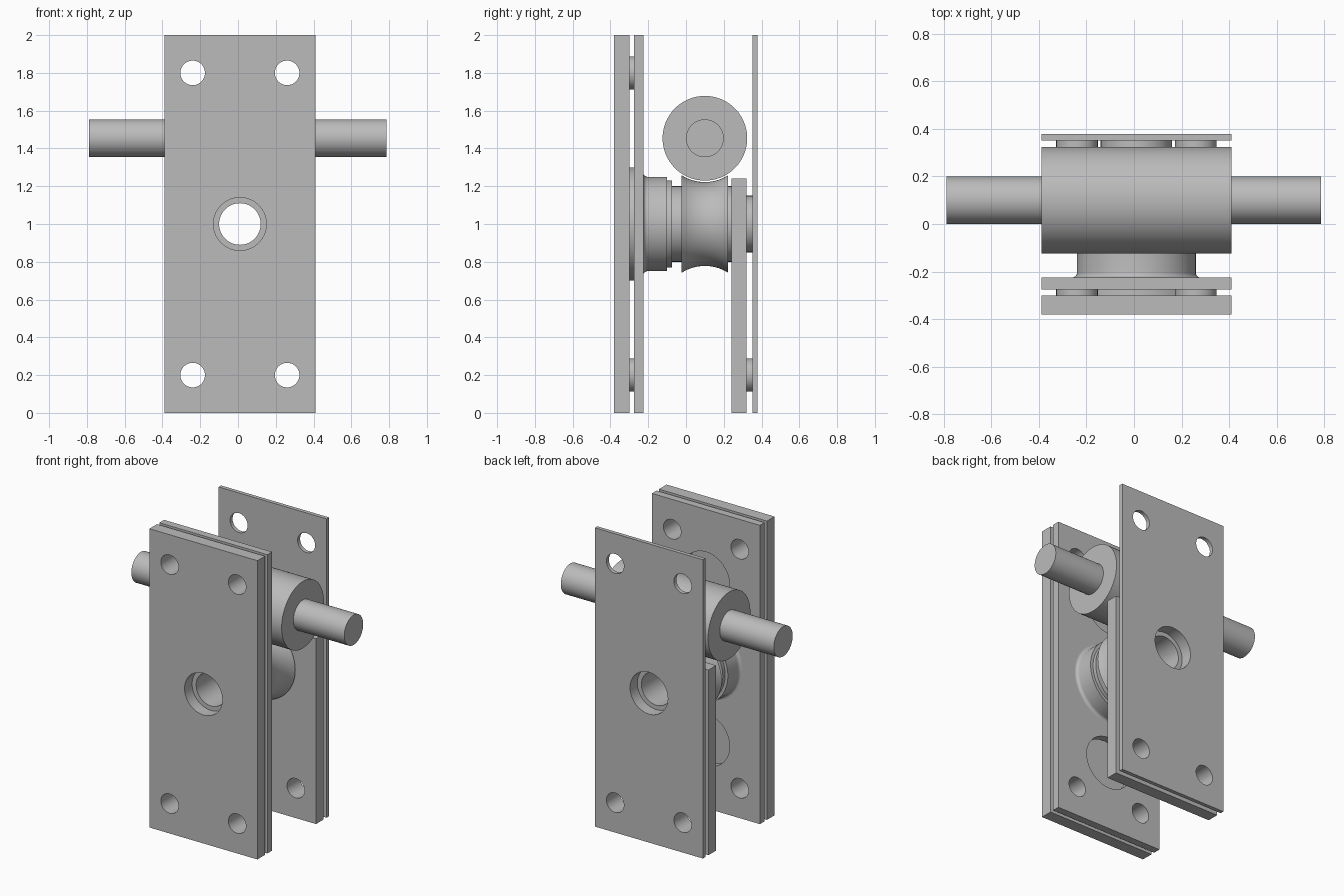
import bpy, bmesh, math
from math import cos, sin, pi, sqrt

cube = bpy.data.objects.get("Cube")
if cube:
    bpy.data.objects.remove(cube, do_unlink=True)

# One grey metal for every part
GREY = (0.5, 0.5, 0.5, 1)
metal = bpy.data.materials.new("grey metal")
metal.use_nodes = True
metal.diffuse_color = GREY
metal.node_tree.nodes["Principled BSDF"].inputs["Base Color"].default_value = GREY

CX = 0.01              # middle of the plates
HALF = 0.4             # half plate width
BORE, SEAT, BOLT = 0.11, 0.14, 0.065


def add(name, bm):
    """Turn a bmesh into a clean, sharply shaded object."""
    bmesh.ops.remove_doubles(bm, verts=bm.verts, dist=1e-5)
    bmesh.ops.recalc_face_normals(bm, faces=bm.faces)
    mesh = bpy.data.meshes.new(name)
    bm.to_mesh(mesh)
    bm.free()
    mesh.materials.clear()
    mesh.materials.append(metal)
    obj = bpy.data.objects.new(name, mesh)
    bpy.context.collection.objects.link(obj)
    bpy.ops.object.select_all(action='DESELECT')
    obj.select_set(True)
    bpy.context.view_layer.objects.active = obj
    bpy.ops.object.shade_smooth_by_angle(angle=math.radians(30))
    return obj


def circle(x, z, r, n=64):
    return [(x + r * cos(2 * pi * i / n), z + r * sin(2 * pi * i / n)) for i in range(n)]


def slab(name, loops, y0, y1):
    """Extrude an outline with holes, given in x and z, from y0 to y1."""
    curve = bpy.data.curves.new(name, 'CURVE')
    curve.dimensions = '2D'
    curve.fill_mode = 'BOTH'
    curve.extrude = (y1 - y0) / 2
    for loop in loops:
        spline = curve.splines.new('POLY')
        spline.points.add(len(loop) - 1)
        for point, (x, z) in zip(spline.points, loop):
            point.co = (x, z, 0, 1)
        spline.use_cyclic_u = True
    temp = bpy.data.objects.new("temp", curve)
    mesh = temp.to_mesh()
    bm = bmesh.new()
    bm.from_mesh(mesh)
    temp.to_mesh_clear()
    bpy.data.objects.remove(temp)
    bpy.data.curves.remove(curve)
    for v in bm.verts:
        x, z, depth = v.co
        v.co = (x, (y0 + y1) / 2 - depth, z)
    return add(name, bm)


def lathe(name, profile, axis, centre, steps=96):
    """Spin a closed (radius, distance along axis) profile around x or y."""
    bm = bmesh.new()
    n = len(profile)
    rings = []
    for i in range(steps):
        c, s = cos(2 * pi * i / steps), sin(2 * pi * i / steps)
        ring = []
        for r, d in profile:
            p = (d, r * c, r * s) if axis == 'x' else (r * c, d, r * s)
            ring.append(bm.verts.new([a + b for a, b in zip(p, centre)]))
        rings.append(ring)
    for i in range(steps):
        a, b = rings[i], rings[(i + 1) % steps]
        for j in range(n):
            k = (j + 1) % n
            bm.faces.new((a[j], a[k], b[k], b[j]))
    bmesh.ops.dissolve_degenerate(bm, dist=1e-6, edges=bm.edges)
    return add(name, bm)


def rectangle(height):
    return [(CX - HALF, 0), (CX + HALF, 0), (CX + HALF, height), (CX - HALF, height)]


def bolts(*heights):
    return [(CX + side * 0.25, z) for z in heights for side in (-1, 1)]


def plate(name, height, y0, y1, bore, bolt_heights, windows=()):
    loops = [rectangle(height), circle(CX, 1, bore)]
    loops += [circle(x, z, BOLT) for x, z in bolts(*bolt_heights)]
    loops += [circle(CX, z, 0.175) for z in windows]
    return slab(name, loops, y0, y1)


# Plates, front to back
plate("front_plate", 2, -0.38, -0.30, SEAT, (0.2, 1.8))
plate("front_inner_plate", 2, -0.275, -0.225, BORE, (0.2, 1.8), windows=(0.46, 1.54))
plate("back_inner_plate", 1.24, 0.24, 0.32, SEAT, (0.2,))
plate("back_plate", 2, 0.352, 0.378, SEAT, (0.2, 1.8))

# Spacers between the plates
for i, (x, z) in enumerate(bolts(0.2, 1.8)):
    ring = [circle(x, z, 0.0875), circle(x, z, BOLT)]
    slab(f"front_spacer_{i + 1}", ring, -0.30, -0.275)
    if z < 1:
        slab(f"back_spacer_{i + 1}", ring, 0.32, 0.352)
slab("front_thrust_ring", [circle(CX, 1, 0.3), circle(CX, 1, BORE)], -0.30, -0.275)
slab("back_thrust_ring", [circle(CX, 1, 0.15), circle(CX, 1, SEAT)], 0.32, 0.352)

# Hollow wheel hub: flared foot, steps, concave throat, back journal
flare = [(0.27 - 0.02 * sin(a), -0.205 - 0.02 * cos(a)) for a in (i * pi / 12 for i in range(7))]
throat = [(0.45 - sqrt(0.228 ** 2 - d * d), 0.1 + d)
          for d in (-0.123 + 0.246 * i / 16 for i in range(17))]
hub = [(BORE, -0.225)] + flare + [(0.25, -0.1), (0.23, -0.1), (0.23, -0.075),
                                  (0.2, -0.075), (0.2, -0.023)]
hub += throat + [(0.2, 0.223), (0.2, 0.24), (SEAT, 0.24), (SEAT, 0.3), (BORE, 0.3)]
lathe("wheel_hub", hub, 'y', (CX, 0, 1))

# Cross shaft with its thick drum
drum = [(0, -0.79), (0.1, -0.79), (0.1, -0.39), (0.224, -0.39),
        (0.224, 0.41), (0.1, 0.41), (0.1, 0.787), (0, 0.787)]
lathe("cross_shaft", drum, 'x', (0, 0.1, 1.454))
